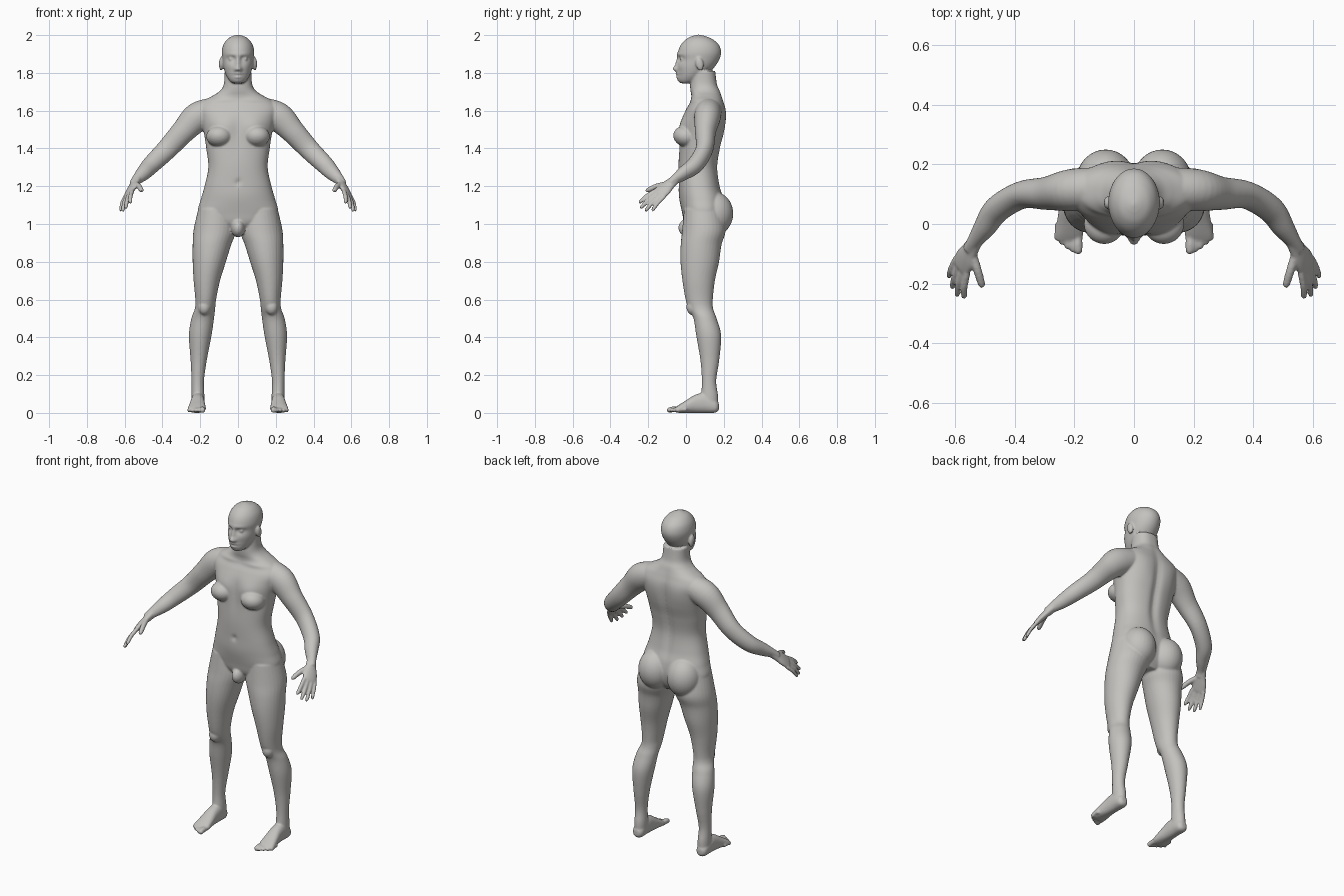
import bpy
import bmesh
import math
from mathutils import Vector, Matrix

default_cube = bpy.data.objects.get("Cube")
if default_cube:
    bpy.data.objects.remove(default_cube, do_unlink=True)

X_AXIS, Y_AXIS, Z_AXIS = Vector((1, 0, 0)), Vector((0, 1, 0)), Vector((0, 0, 1))
bm = bmesh.new()


def smooth_path(points, steps):
    """Catmull-Rom interpolation through rows of equal length."""
    rows = []
    last = len(points) - 1
    for i in range(last):
        a, b = points[max(i - 1, 0)], points[i]
        c, d = points[i + 1], points[min(i + 2, last)]
        for k in range(steps):
            t = k / steps
            rows.append([
                q + t * (r - p) / 2
                + t * t * (2 * p - 5 * q + 4 * r - s) / 2
                + t * t * t * (3 * q - p - 3 * r + s) / 2
                for p, q, r, s in zip(a, b, c, d)])
    rows.append(list(points[last]))
    return rows


def loft(points, ref, axis=None, sides=32, steps=6, power=2.0):
    """Skin rings (x, y, z, radius along ref, other radius) into a closed tube."""
    rows = smooth_path(points, steps)
    rings = []
    for i, (x, y, z, ru, rv) in enumerate(rows):
        before, after = rows[max(i - 1, 0)], rows[min(i + 1, len(rows) - 1)]
        tangent = axis or (Vector(after[:3]) - Vector(before[:3])).normalized()
        u = (ref - tangent * ref.dot(tangent)).normalized()
        v = tangent.cross(u)
        ring = []
        for k in range(sides):
            angle = math.tau * k / sides
            c, s = math.cos(angle), math.sin(angle)
            pu = math.copysign(abs(c) ** (2 / power), c) * max(ru, 0.002)
            pv = math.copysign(abs(s) ** (2 / power), s) * max(rv, 0.002)
            ring.append(bm.verts.new(Vector((x, y, z)) + u * pu + v * pv))
        rings.append(ring)
    for low, high in zip(rings, rings[1:]):
        for k in range(sides):
            n = (k + 1) % sides
            bm.faces.new((low[k], low[n], high[n], high[k]))
    bm.faces.new(rings[0][::-1])
    bm.faces.new(rings[-1])
    return [v for ring in rings for v in ring]


def upright(rows):
    """Turn (z, half width, front y, back y) rows into loft rings."""
    return [(0, (f + b) / 2, z, w, (b - f) / 2) for z, w, f, b in rows]


def ellipsoid(centre, radii, tilt=0.0):
    matrix = (Matrix.Translation(centre) @ Matrix.Rotation(tilt, 4, 'X')
              @ Matrix.Diagonal((*radii, 1)))
    bmesh.ops.create_uvsphere(bm, u_segments=32, v_segments=20, radius=1, matrix=matrix)


def digit(base, middle, tip, radius):
    """A finger or toe with a rounded end."""
    base, middle, tip = Vector(base), Vector(middle), Vector(tip)
    near_tip = middle.lerp(tip, 0.8)
    loft([(*p, radius * k, radius * k) for p, k in
          ((base, 1), (middle, 1), (near_tip, 0.85), (tip, 0.35))],
         X_AXIS, sides=14, steps=4)


def sculpt(verts, strokes, middle_y, facing):
    """Push the front (-1) or back (+1) in or out with soft mirrored strokes."""
    for v in verts:
        if (v.co.y - middle_y) * facing <= 0:
            continue
        x, z = abs(v.co.x), v.co.z
        v.co.y += facing * sum(
            amount * math.exp(-(((x - cx) / sx) ** 2 + ((z - cz) / sz) ** 2) / 2)
            for cx, cz, sx, sz, amount in strokes)


# Arm
loft([(.13, .12, 1.6, .07, .07), (.215, .113, 1.565, .07, .078),
      (.29, .103, 1.49, .056, .064), (.377, .097, 1.395, .046, .055),
      (.458, .05, 1.315, .044, .048), (.5, -.01, 1.27, .036, .04),
      (.535, -.06, 1.235, .024, .028), (.55, -.085, 1.213, .022, .026)], Y_AXIS)

# Palm, fingers and thumb
index_knuckle, little_knuckle = Vector((.56, -.165, 1.175)), Vector((.597, -.115, 1.145))
across = (index_knuckle - little_knuckle).normalized()
loft([(.53, -.052, 1.24, .025, .022), (.548, -.085, 1.212, .032, .02),
      (.565, -.115, 1.185, .042, .018), (.579, -.142, 1.16, .042, .014),
      (.583, -.15, 1.153, .036, .009)], across)
finger_tips = [(.57, -.25, 1.11), (.594, -.243, 1.082), (.61, -.217, 1.067), (.622, -.18, 1.068)]
for i, tip in enumerate(finger_tips):
    knuckle = index_knuckle.lerp(little_knuckle, i / 3)
    bend = knuckle.lerp(Vector(tip), 0.5) + Vector((.004, -.002, .004))
    digit(knuckle, bend, tip, .0115 if i < 3 else .0105)
digit((.545, -.09, 1.215), (.525, -.155, 1.2), (.508, -.213, 1.174), .0145)

# Leg and knee
loft([(.115, .09, 1.08, .095, .1), (.122, .095, .97, .113, .115),
      (.138, .08, .89, .102, .108), (.152, .073, .8, .088, .102),
      (.165, .067, .7, .07, .086), (.171, .07, .6, .055, .072),
      (.175, .08, .55, .054, .064), (.187, .101, .5, .06, .061),
      (.2, .12, .41, .06, .066), (.208, .126, .28, .043, .05),
      (.213, .122, .17, .033, .038), (.212, .125, .09, .034, .045),
      (.212, .125, .03, .033, .045)], X_AXIS, axis=Z_AXIS)
ellipsoid((.178, .036, .56), (.034, .034, .042))

# Foot and toes
loft([(.213, .174, .033, .015, .018), (.213, .155, .035, .032, .034),
      (.213, .1, .052, .036, .052), (.214, .05, .048, .038, .048),
      (.216, 0, .033, .044, .033), (.218, -.035, .022, .048, .022),
      (.22, -.056, .016, .044, .013)], X_AXIS, axis=-Y_AXIS, power=2.3)
for i in range(5):
    root_x = .188 + .017 * i
    tip_y = -.1 + .004 * i + .002 * i * i
    digit((root_x, tip_y + .055, .018), (root_x, tip_y + .025, .018),
          (root_x + .002 * (i - 1), tip_y, .011), .0155 if i == 0 else .0105)

# Breast and buttock masses
ellipsoid((.1, 0, 1.463), (.068, .068, .055), tilt=-.25)
ellipsoid((.095, .15, 1.055), (.097, .1, .115))

# Ear and eyeball
ellipsoid((.089, .072, 1.847), (.012, .021, .036), tilt=.2)
ellipsoid((.034, -.017, 1.873), (.016, .014, .012))

# Mirror every paired part
copy = bmesh.ops.duplicate(bm, geom=bm.verts[:] + bm.edges[:] + bm.faces[:])["geom"]
for element in copy:
    if isinstance(element, bmesh.types.BMVert):
        element.co.x *= -1
bmesh.ops.reverse_faces(bm, faces=[f for f in copy if isinstance(f, bmesh.types.BMFace)])

# Torso and neck
torso = loft(upright([
    (.955, .08, .04, .16), (1.0, .17, -.005, .19), (1.06, .212, -.02, .205),
    (1.13, .197, -.03, .2), (1.2, .177, -.037, .18), (1.3, .157, -.04, .168),
    (1.4, .168, -.036, .182), (1.48, .18, -.032, .2), (1.56, .2, -.018, .208),
    (1.61, .212, .002, .207), (1.65, .185, .025, .197), (1.68, .132, .028, .188),
    (1.705, .095, .024, .18), (1.74, .075, .022, .165), (1.81, .07, .028, .155)]),
    X_AXIS, axis=Z_AXIS, sides=96, steps=8, power=2.3)
sculpt(torso, [(0, 1.4, .018, .16, -.014), (.09, 1.56, .045, .06, .008)], .09, 1)
sculpt(torso, [(0, 1.48, .02, .06, -.006), (0, 1.22, .01, .011, -.009),
               (.09, 1.52, .045, .035, .014), (.09, 1.655, .05, .008, .006),
               (0, 1.14, .08, .04, .005)], .09, -1)

# Pelvic mound
ellipsoid((0, .015, .98), (.036, .055, .05))

# Head and facial features
head = loft(upright([
    (1.745, .028, -.028, .03), (1.76, .046, -.041, .07), (1.79, .064, -.044, .11),
    (1.83, .077, -.044, .15), (1.87, .083, -.04, .176), (1.91, .086, -.042, .186),
    (1.95, .077, -.026, .173), (1.98, .055, .003, .138), (1.995, .028, .034, .1),
    (2.002, .005, .06, .072)]), X_AXIS, axis=Z_AXIS, sides=128, steps=14)
sculpt(head, [
    (0, 1.855, .009, .025, .014), (0, 1.822, .011, .01, .021),
    (.014, 1.817, .006, .007, .01), (.03, 1.897, .024, .007, .005),
    (.034, 1.873, .014, .009, -.014), (.045, 1.835, .018, .015, .004),
    (0, 1.795, .018, .005, .011), (0, 1.778, .016, .005, .01),
    (0, 1.787, .02, .003, -.005), (0, 1.759, .018, .01, .003)], .06, -1)

# Fuse all masses into one continuous skin
bmesh.ops.recalc_face_normals(bm, faces=bm.faces[:])
mesh = bpy.data.meshes.new("body")
bm.to_mesh(mesh)
bm.free()
body = bpy.data.objects.new("body", mesh)
bpy.context.collection.objects.link(body)

remesh = body.modifiers.new("fuse", 'REMESH')
remesh.mode = 'VOXEL'
remesh.voxel_size = .0055
remesh.use_smooth_shade = True
relax = body.modifiers.new("relax", 'SMOOTH')
relax.factor = 0.5
relax.iterations = 4

# Clay grey skin
grey = (.55, .54, .52, 1)
clay = bpy.data.materials.new("clay grey")
clay.use_nodes = True
clay.diffuse_color = grey
shader = next(n for n in clay.node_tree.nodes if n.type == 'BSDF_PRINCIPLED')
shader.inputs["Base Color"].default_value = grey
mesh.materials.append(clay)
